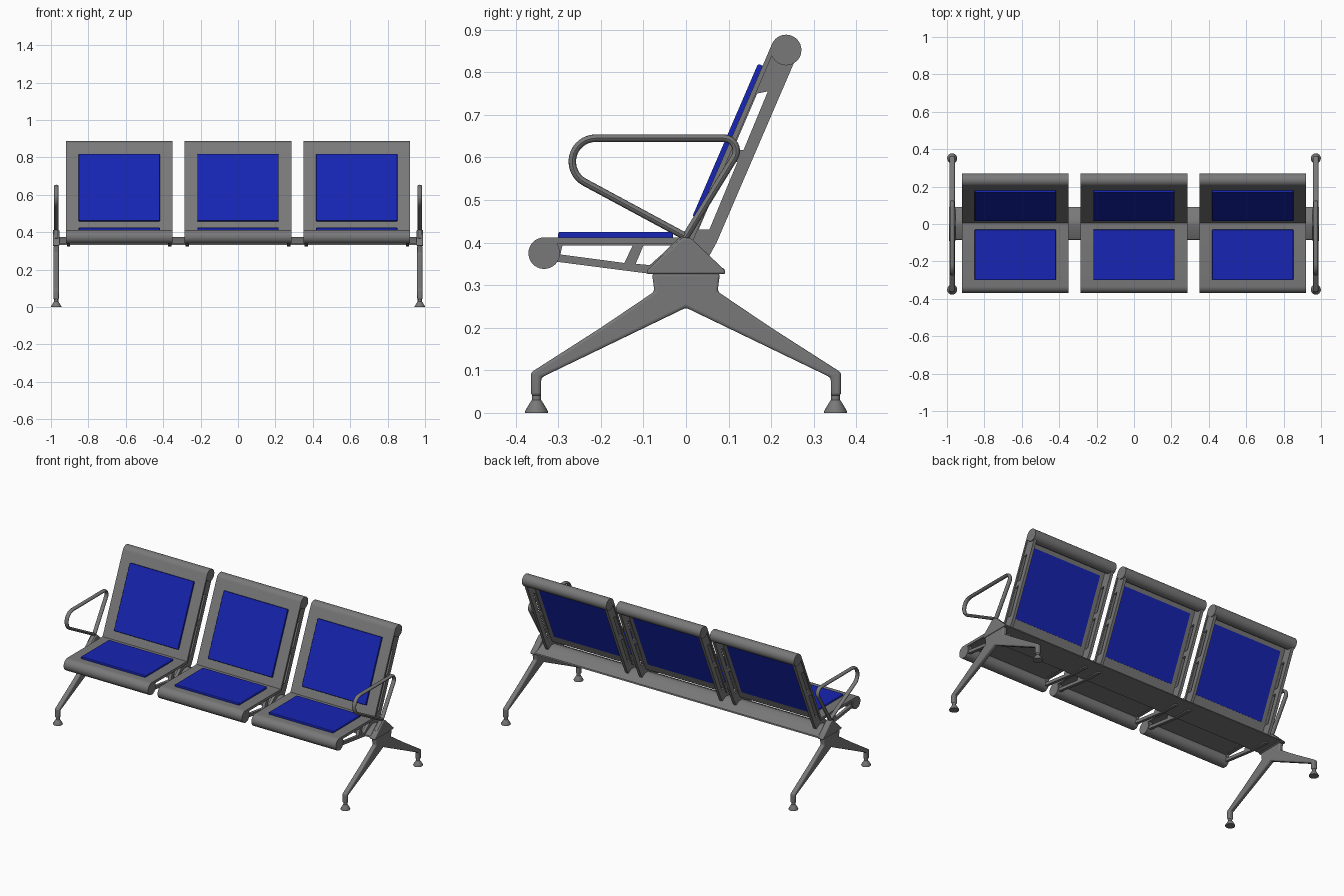
import bpy, bmesh
from math import radians, sin, cos, pi

if "Cube" in bpy.data.objects:
    bpy.data.objects.remove(bpy.data.objects["Cube"])


def material(name, rgb):
    m = bpy.data.materials.new(name)
    m.diffuse_color = (*rgb, 1)
    m.use_nodes = True
    m.node_tree.nodes["Principled BSDF"].inputs["Base Color"].default_value = m.diffuse_color
    return m


blue = material("blue_pad", (0.008, 0.018, 0.45))
grey = material("dark_metal", (0.19, 0.19, 0.19))


def finish(name, me, mat=grey, bevel=0, angle=35):
    me.shade_smooth()
    me.set_sharp_from_angle(angle=radians(angle))
    ob = bpy.data.objects.new(name, me)
    bpy.context.collection.objects.link(ob)
    me.materials.clear()
    me.materials.append(mat)
    if bevel:
        b = ob.modifiers.new("bevel", "BEVEL")
        b.width, b.segments, b.limit_method = bevel, 3, "ANGLE"
    return ob


def prism(name, pts, x0, x1, **kw):
    """Extrude a side (y, z) profile along x."""
    bm = bmesh.new()
    face = bm.faces.new([bm.verts.new((x0, y, z)) for y, z in pts])
    ext = bmesh.ops.extrude_face_region(bm, geom=[face])["geom"]
    bmesh.ops.translate(bm, vec=(x1 - x0, 0, 0),
                        verts=[v for v in ext if isinstance(v, bmesh.types.BMVert)])
    bmesh.ops.recalc_face_normals(bm, faces=bm.faces)
    me = bpy.data.meshes.new(name)
    bm.to_mesh(me)
    bm.free()
    return finish(name, me, **kw)


def curve_mesh(name, loops, setup, place):
    """Make a mesh from closed or open (x, y) loops; place maps curve space to world."""
    cu = bpy.data.curves.new(name, "CURVE")
    for pts, closed in loops:
        sp = cu.splines.new("POLY")
        sp.points.add(len(pts) - 1)
        for p, (a, b) in zip(sp.points, pts):
            p.co = (a, b, 0, 1)
        sp.use_cyclic_u = closed
    setup(cu)
    tmp = bpy.data.objects.new("tmp", cu)
    bpy.context.collection.objects.link(tmp)
    dg = bpy.context.evaluated_depsgraph_get()
    me = bpy.data.meshes.new_from_object(tmp.evaluated_get(dg))
    bpy.data.objects.remove(tmp)
    for v in me.vertices:
        v.co = place(*v.co)
    return finish(name, me)


def arc(cy, cz, r, a0, a1, n):
    return [(cy + r * cos(radians(a0 + (a1 - a0) * i / n)),
             cz + r * sin(radians(a0 + (a1 - a0) * i / n))) for i in range(n + 1)]


def lathe(name, x, y, profile, n=24):
    bm = bmesh.new()
    rings = [[bm.verts.new((x + r * cos(2 * pi * i / n), y + r * sin(2 * pi * i / n), z))
              for i in range(n)] for r, z in profile]
    for a, b in zip(rings, rings[1:]):
        for i in range(n):
            bm.faces.new((a[i], a[(i + 1) % n], b[(i + 1) % n], b[i]))
    bm.faces.new(rings[0][::-1])
    bm.faces.new(rings[-1])
    me = bpy.data.meshes.new(name)
    bm.to_mesh(me)
    bm.free()
    return finish(name, me)


def back(z, off):
    """Point on the leaning backrest line, moved forward by off."""
    return (0.006 + (z - 0.41) * 0.43 - 0.919 * off, z + 0.395 * off)


# shared seat profiles
shell = (arc(-0.333, 0.375, 0.037, 90, 395, 28) + [(0.013, 0.396)]
         + arc(0.235, 0.852, 0.036, 202, 516.7, 28) + [(0.006, 0.412)])
frame = [(-0.32, 0.404), (-0.32, 0.357), (-0.08, 0.326), (0.03, 0.322), (0.05, 0.36),
         (0.072, 0.40), (0.257, 0.83), (0.198, 0.84), (0.01, 0.404)]


def back_window(z0, z1):
    return [(0.021 + (z0 - 0.41) * 0.43, z0), (0.046 + (z0 - 0.41) * 0.43, z0),
            (0.046 + (z1 - 0.41) * 0.43, z1 + 0.005), (0.021 + (z1 - 0.41) * 0.43, z1)]


windows = [[(-0.29, 0.393), (-0.295, 0.372), (-0.145, 0.352), (-0.125, 0.393)],
           [(-0.118, 0.35), (-0.1, 0.393), (-0.03, 0.393), (-0.065, 0.365), (-0.085, 0.347)],
           back_window(0.43, 0.585), back_window(0.617, 0.75)]


def flat_setup(cu):
    cu.dimensions, cu.fill_mode, cu.extrude = "2D", "BOTH", 0.009


# three seats
for cx in (-0.635, 0, 0.635):
    prism("seat_shell", shell, cx - 0.285, cx + 0.285)
    prism("seat_pad", [(-0.3, 0.405), (-0.03, 0.405), (-0.03, 0.425), (-0.3, 0.425)],
          cx - 0.217, cx + 0.217, mat=blue, bevel=0.004)
    prism("back_pad", [back(0.457, 0.012), back(0.815, 0.012), back(0.815, -0.005),
                       back(0.457, -0.005)],
          cx - 0.217, cx + 0.217, mat=blue, bevel=0.004)
    prism("back_pad_rear", [back(0.445, -0.006), back(0.815, -0.006), back(0.815, -0.0135),
                            back(0.445, -0.0135)],
          cx - 0.235, cx + 0.235, mat=blue)
    for s in (-1, 1):
        curve_mesh("side_bracket", [(frame, True)] + [(w, True) for w in windows], flat_setup,
                   lambda a, b, c: (cx + s * 0.271 + c, a, b))

# beam under the seats
prism("beam", [(-0.085, 0.33), (0.092, 0.33), (0.09, 0.338), (0.05, 0.358), (0.02, 0.375),
               (-0.01, 0.375), (-0.083, 0.338)], -0.965, 0.965)


# end stands
def tube_setup(cu):
    cu.dimensions, cu.bevel_depth, cu.bevel_resolution, cu.use_fill_caps = "3D", 0.0088, 4, True


arm = ([(-0.005, 0.416)] + arc(-0.212, 0.59, 0.055, 242.5, 90, 16)
       + arc(0.088, 0.615, 0.03, 90, -31.7, 10) + [(0.0, 0.415), (-0.055, 0.362)])
half_leg = [(0.08, 0.328), (0.074, 0.285), (0.2, 0.2), (0.364, 0.095), (0.364, 0.04),
            (0.34, 0.04), (0.34, 0.083)]
leg = half_leg + [(0, 0.247)] + [(-y, z) for y, z in half_leg[::-1]]
for s in (-1, 1):
    x = s * 0.972
    prism("leg", leg, x - 0.014, x + 0.014, bevel=0.007)
    prism("end_cap", [(-0.093, 0.326), (0.093, 0.326), (0.09, 0.336), (0.035, 0.388),
                      (0.012, 0.41), (-0.008, 0.412), (-0.06, 0.365), (-0.09, 0.336)],
          x - 0.018, x + 0.018, bevel=0.005)
    curve_mesh("armrest", [(arm, False)], tube_setup,
               lambda a, b, c: (x + c * 1.4, a, b))
    for t in (-1, 1):
        lathe("foot", x, t * 0.351, [(0.027, 0), (0.027, 0.004), (0.014, 0.026),
                                     (0.011, 0.03), (0.011, 0.048)])
